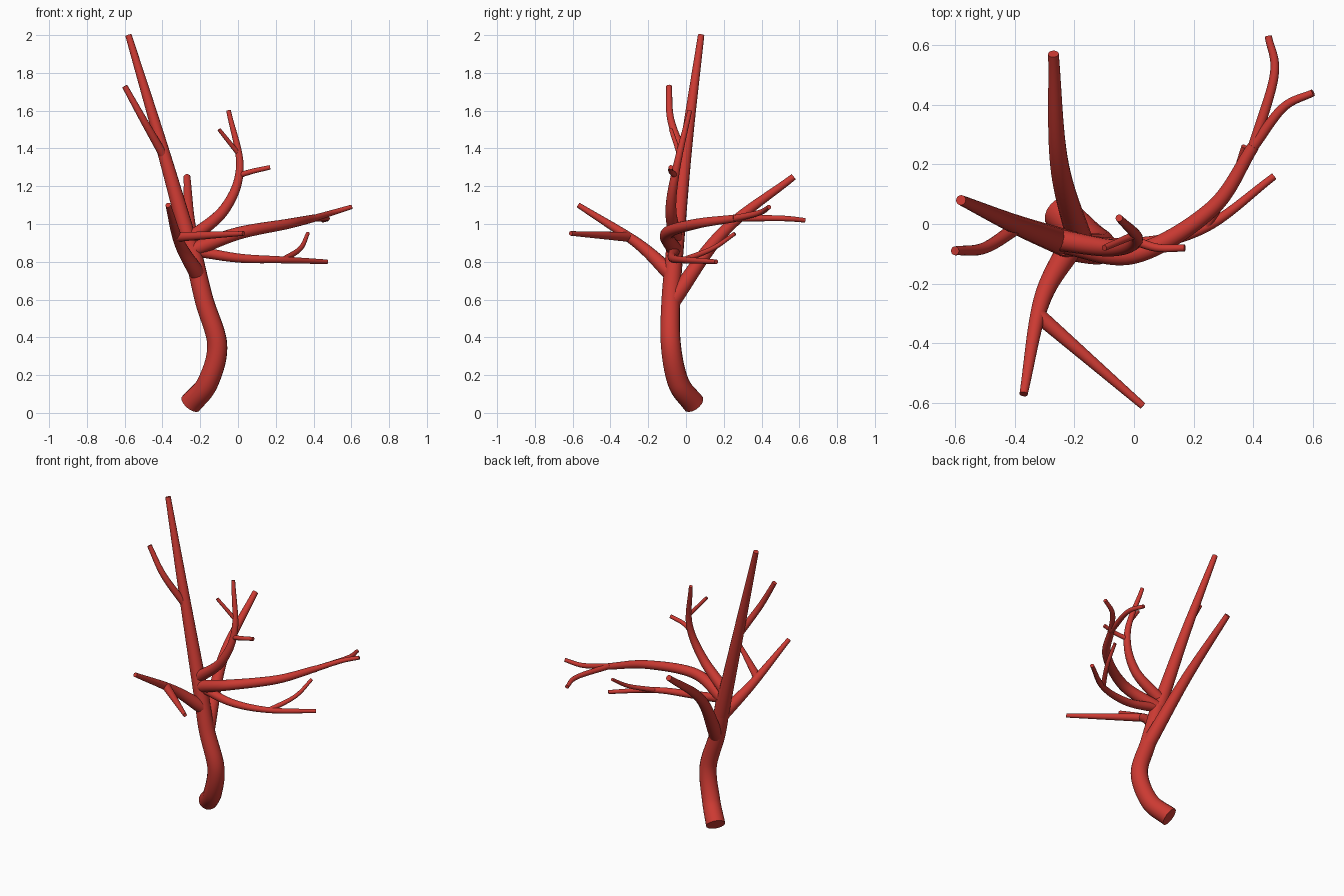
import bpy
from mathutils import Vector
from mathutils.geometry import interpolate_bezier

cube = bpy.data.objects.get("Cube")
if cube:
    bpy.data.objects.remove(cube, do_unlink=True)

# Single red material
red = bpy.data.materials.new("artery red")
red.use_nodes = True
color = (0.6, 0.042, 0.032, 1)
red.diffuse_color = color
red.node_tree.nodes["Principled BSDF"].inputs["Base Color"].default_value = color


def smooth_path(points):
    """Sample a smooth path through the points."""
    points = [Vector(p) for p in points]
    first = points[0] * 2 - points[1]
    last = points[-1] * 2 - points[-2]
    padded = [first, *points, last]
    path = [points[0]]
    for before, a, b, after in zip(padded, padded[1:], padded[2:], padded[3:]):
        handle_a = a + (b - before) / 6
        handle_b = b - (after - a) / 6
        path += interpolate_bezier(a, handle_a, handle_b, b, 13)[1:]
    return path


def vessel(name, points, base, tip):
    """Round capped tube tapering from base to tip radius; returns its samples."""
    path = smooth_path(points)
    steps = len(path) - 1
    samples = [(p, base + (tip - base) * i / steps) for i, p in enumerate(path)]
    curve = bpy.data.curves.new(name, "CURVE")
    curve.dimensions = "3D"
    curve.bevel_depth = 1
    curve.bevel_resolution = 6
    curve.use_fill_caps = True
    spline = curve.splines.new("POLY")
    spline.points.add(steps)
    for point, (position, radius) in zip(spline.points, samples):
        point.co = (*position, 1)
        point.radius = radius
    curve.materials.append(red)
    obj = bpy.data.objects.new(name, curve)
    bpy.context.collection.objects.link(obj)
    bpy.ops.object.select_all(action="DESELECT")
    obj.select_set(True)
    bpy.context.view_layer.objects.active = obj
    bpy.ops.object.convert(target="MESH")
    bpy.ops.object.shade_smooth_by_angle()
    return samples


def branch(name, parent, along, *points, share=0.9, tip=0.012):
    """Vessel that leaves its parent at a fraction of the parent's length."""
    start, radius = parent[round(along * (len(parent) - 1))]
    return vessel(name, [start, *points], radius * share, tip)


# Trunk and its continuation to the top
trunk = vessel("trunk", [
    (-.25, .04, .05), (-.16, -.04, .16), (-.11, -.08, .36),
    (-.18, -.08, .6), (-.24, -.06, .86)], base=.06, tip=.046)
top = branch("top_branch", trunk, .9, (-.4, 0, 1.4), (-.58, .08, 2), share=1, tip=.017)
branch("top_twig", top, .45, (-.5, -.08, 1.55), (-.6, -.09, 1.73), share=.7, tip=.015)

# Branches to the back and the front
branch("back_branch", trunk, .73, (-.25, .2, .96), (-.27, .57, 1.25), tip=.018)
front = branch("front_branch", trunk, .87, (-.31, -.26, .9), (-.37, -.57, 1.1), tip=.014)
branch("front_twig", front, .6, (.03, -.61, .95), share=1)

# Rising left branch with two twigs
rising = branch("rising_branch", top, .13,
                (-.07, -.08, 1.08), (.01, -.05, 1.3), (-.05, .02, 1.6), share=.85)
branch("rising_outer_twig", rising, .6, (.08, -.08, 1.28), (.17, -.08, 1.3), share=.7)
branch("rising_inner_twig", rising, .75, (-.1, -.08, 1.5), share=.7, tip=.01)

# Long left branch that forks at the end
long = branch("long_branch", top, .1,
              (0, -.1, .95), (.26, .05, 1), (.4, .26, 1.03), tip=.02)
branch("long_outer_twig", long, 1, (.5, .39, 1.06), (.6, .44, 1.09))
branch("long_inner_twig", long, 1, (.47, .5, 1.03), (.45, .63, 1.02))

# Lower left branch that forks at the end
lower = branch("lower_branch", trunk, 1,
               (0, -.07, .82), (.24, -.01, .81), (.47, .16, .8), share=.65)
branch("lower_twig", lower, .67, (.33, .14, .87), (.37, .26, .95), tip=.01)
